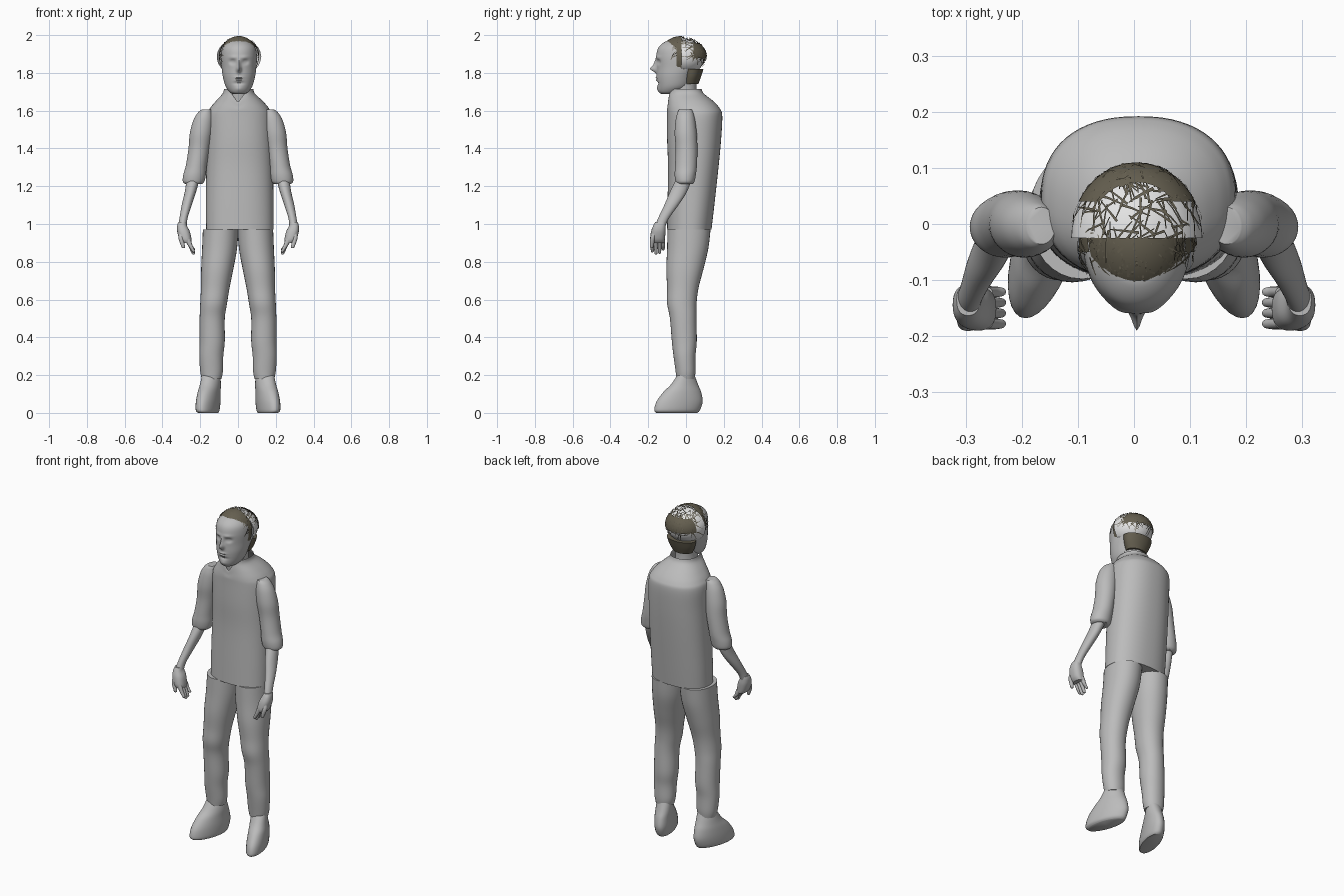
import bpy, bmesh, math, random
from mathutils import Vector

random.seed(4)
cube = bpy.data.objects.get("Cube")
if cube:
    bpy.data.objects.remove(cube, do_unlink=True)


def material(name, colour):
    m = bpy.data.materials.new(name)
    m.use_nodes = True
    m.diffuse_color = (*colour, 1)
    bsdf = next(n for n in m.node_tree.nodes if n.type == 'BSDF_PRINCIPLED')
    bsdf.inputs["Base Color"].default_value = (*colour, 1)
    return m


GREY = material("mid_grey", (0.5, 0.5, 0.5))
PALE = material("pale_grey", (0.78, 0.78, 0.78))
HAIR = material("dark_olive_brown", (0.13, 0.115, 0.08))


def finish(name, bm, mat, smooth=True):
    bmesh.ops.recalc_face_normals(bm, faces=bm.faces)
    mesh = bpy.data.meshes.new(name)
    bm.to_mesh(mesh)
    bm.free()
    mesh.materials.append(mat)
    ob = bpy.data.objects.new(name, mesh)
    bpy.context.collection.objects.link(ob)
    if smooth:
        bpy.ops.object.select_all(action='DESELECT')
        ob.select_set(True)
        bpy.context.view_layer.objects.active = ob
        bpy.ops.object.shade_smooth_by_angle(angle=math.radians(45))
    return ob


def spline(rows, steps):
    """Smoothly interpolate the rows of section values."""
    out = []
    for i in range(len(rows) - 1):
        a, b, c, d = (rows[max(i - 1, 0)], rows[i], rows[i + 1],
                      rows[min(i + 2, len(rows) - 1)])
        for s in range(steps):
            t = s / steps
            out.append([q + t * ((r - p) / 2 + t * (p - 2.5 * q + 2 * r - w / 2
                        + t * (1.5 * (q - r) + (w - p) / 2)))
                        for p, q, r, w in zip(a, b, c, d)])
    return out + [rows[-1]]


def loft(name, rows, mat=GREY, n=32, steps=5, power=2, side=1,
         deform=None, cap_top=True):
    """Skin sections given as (z, x min, x max, y min, y max)."""
    bm = bmesh.new()
    rings = []
    for z, x0, x1, y0, y1 in spline(rows, steps):
        ring = []
        for k in range(n):
            a = math.tau * k / n
            c, s = math.cos(a), math.sin(a)
            u = math.copysign(abs(c) ** (2 / power), c)
            v = math.copysign(abs(s) ** (2 / power), s)
            p = Vector(((x0 + x1 + (x1 - x0) * u) / 2,
                        (y0 + y1 + (y1 - y0) * v) / 2, z))
            if deform:
                deform(p)
            p.x *= side
            ring.append(bm.verts.new(p))
        rings.append(ring)
    for lo, hi in zip(rings, rings[1:]):
        for k in range(n):
            j = (k + 1) % n
            bm.faces.new((lo[k], lo[j], hi[j], hi[k]))
    bm.faces.new(rings[0])
    if cap_top:
        bm.faces.new(rings[-1])
    return finish(name, bm, mat)


def patch(name, centre, radii, cuts, mat):
    """Part of an ellipsoid; each cut (axis, value, sign) keeps sign * p > sign * value."""
    bm = bmesh.new()
    bmesh.ops.create_uvsphere(bm, u_segments=40, v_segments=28, radius=1)
    for v in bm.verts:
        v.co = Vector(centre) + Vector(p * r for p, r in zip(v.co, radii))
    for axis, value, sign in cuts:
        co, no = Vector(), Vector()
        co[axis], no[axis] = value, sign
        bmesh.ops.bisect_plane(bm, geom=bm.verts[:] + bm.edges[:] + bm.faces[:],
                               plane_co=co, plane_no=no, clear_inner=True)
    return finish(name, bm, mat)


# Shirt with an open V neck
def neckline(p):
    if p.z > 1.6 and p.y < 0:
        p.z -= 0.07 * max(0, 1 - abs(p.x) / 0.05) * (p.z - 1.6) / 0.11


loft("shirt", [(0.97, -.168, .188, -.10, .135), (1.1, -.17, .188, -.098, .15),
               (1.3, -.168, .186, -.095, .172), (1.45, -.166, .184, -.1, .186),
               (1.57, -.165, .18, -.1, .192), (1.61, -.15, .165, -.1, .18),
               (1.65, -.118, .132, -.097, .145), (1.69, -.082, .09, -.095, .095),
               (1.715, -.074, .082, -.092, .082)],
     n=64, power=2.3, deform=neckline, cap_top=False)

# Neck
loft("neck", [(1.58, -.06, .07, -.07, .07), (1.66, -.055, .065, -.08, .06),
              (1.72, -.052, .062, -.085, .055), (1.8, -.055, .065, -.08, .06)])

# Head: bumps pushed along y as (x, z, width, height, depth)
BUMPS = [(0, 1.82, .011, .016, -.03), (0, 1.845, .008, .025, -.014),
         (.034, 1.858, .015, .011, .014), (.034, 1.858, .009, .005, -.007),
         (.03, 1.882, .022, .008, -.005), (0, 1.775, .022, .005, -.007),
         (0, 1.763, .02, .005, -.006), (0, 1.769, .022, .002, .004),
         (0, 1.745, .025, .007, .007), (0, 1.715, .022, .014, -.006)]


def face(p):
    if p.y < -0.04:
        p.y += sum(d * math.exp(-((abs(p.x - .005) - x) / w) ** 2 - ((p.z - z) / h) ** 2)
                   for x, z, w, h, d in BUMPS)


loft("head", [(1.688, -.025, .035, -.13, -.05), (1.70, -.045, .055, -.143, -.02),
              (1.73, -.066, .076, -.15, .02), (1.78, -.08, .09, -.155, .045),
              (1.83, -.087, .097, -.155, .075), (1.89, -.09, .1, -.157, .085),
              (1.935, -.08, .09, -.145, .06), (1.965, -.05, .06, -.11, .02),
              (1.972, -.01, .02, -.07, -.04)],
     n=112, steps=9, deform=face)

# Pale shell round the back of the head
C = Vector((.005, -.025, 1.885))
patch("skull_shell", C, (.117, .125, .098), [(1, -.025, 1), (2, 1.815, 1)], PALE)

# Solid hair areas
patch("front_hair", (.005, -.025, 1.89), (.098, .115, .105),
      [(1, -.025, -1), (2, 1.94, 1)], HAIR)
patch("back_hair", C, (.119, .135, .104), [(1, .04, 1), (2, 1.88, 1), (2, 1.955, -1)], HAIR)
for side, label in ((1, "left"), (-1, "right")):
    patch(label + "_sideburn", C, (.104, .12, .12),
          [(1, -.05, 1), (1, -.022, -1), (2, 1.80, 1), (2, 1.95, -1),
           (0, .005, side)], HAIR)
loft("nape_hair", [(1.74, -.056, .066, -.02, .065), (1.78, -.075, .085, -.02, .08),
                   (1.82, -.085, .095, -.02, .092)], HAIR)


# Loose hair strands lying over the head
def strands(name, count, keep, radii):
    bm = bmesh.new()
    made = 0
    while made < count:
        d = Vector(random.gauss(0, 1) for _ in range(3)).normalized()
        p = C + Vector(a * r for a, r in zip(d, radii))
        if not keep(p):
            continue
        made += 1
        t = d.cross(Vector(random.gauss(0, 1) for _ in range(3))).normalized()
        w = d.cross(t) * 0.02
        previous = None
        for k in range(4):
            q = (d + t * 0.17 * k).normalized() * (1 + random.uniform(-.01, .03))
            pair = [bm.verts.new(C + Vector(min(max(a, -1), 1.03) * r
                    for a, r in zip(q + w * s * (1 - k / 5), radii))) for s in (-1, 1)]
            if previous:
                bm.faces.new((previous[0], previous[1], pair[1], pair[0]))
            previous = pair
    finish(name, bm, HAIR, smooth=False)


strands("front_strands", 110, lambda p: p.y < -.03 and p.z > 1.945, (.1, .115, .108))
strands("crown_strands", 45, lambda p: p.y > -.02 and p.z > 1.95, (.112, .125, .106))
strands("back_strands", 110, lambda p: p.y > .02 and 1.87 < p.z < 1.96, (.117, .133, .104))
strands("side_strands", 40, lambda p: -.07 < p.y < -.01 and 1.88 < p.z < 1.96, (.106, .12, .108))


# Limbs, built for both sides
def toe_out(p):
    p.x -= 0.27 * p.y


for side, label in ((1, "left_"), (-1, "right_")):
    loft(label + "trouser_leg",
         [(.18, .088, .192, -.05, .046), (.22, .08, .2, -.055, .05),
          (.3, .078, .205, -.066, .05), (.38, .07, .203, -.075, .057),
          (.5, .07, .203, -.085, .055), (.58, .058, .2, -.1, .056),
          (.66, .045, .196, -.1, .066), (.76, .025, .195, -.104, .092),
          (.87, .005, .19, -.1, .118), (.972, -.002, .186, -.098, .13)],
         side=side, power=2.1)
    loft(label + "shoe",
         [(0, .1, .19, -.158, .06), (.015, .094, .202, -.168, .074),
          (.06, .092, .205, -.156, .088), (.11, .093, .202, -.12, .08),
          (.15, .092, .196, -.08, .064), (.2, .094, .19, -.045, .045)],
         side=side, deform=toe_out)
    loft(label + "sleeve",
         [(1.212, .19, .28, -.048, .035), (1.225, .178, .292, -.056, .045),
          (1.26, .17, .29, -.06, .052), (1.31, .165, .276, -.058, .058),
          (1.4, .15, .262, -.055, .06), (1.48, .136, .255, -.06, .057),
          (1.55, .13, .236, -.055, .048), (1.59, .135, .212, -.045, .038),
          (1.607, .14, .19, -.036, .03)], side=side)
    loft(label + "forearm",
         [(.98, .272, .318, -.168, -.112), (1.03, .267, .31, -.148, -.09),
          (1.1, .245, .298, -.115, -.04), (1.17, .222, .282, -.085, .005),
          (1.25, .2, .27, -.045, .035)], side=side)
    loft(label + "palm",
         [(.9, .246, .295, -.185, -.115), (.92, .246, .31, -.19, -.112),
          (.96, .255, .322, -.185, -.108), (.99, .27, .322, -.174, -.108),
          (1.01, .275, .316, -.163, -.108)], side=side, power=2.4)
    # Four fingers curling inwards, and the thumb
    for i, tip in enumerate((.85, .838, .842, .86)):
        y = -.178 + i * .019
        loft(label + "finger_" + str(i + 1),
             [(tip, .232, .24, y - .003, y + .003),
              (tip + .008, .228, .246, y - .008, y + .008),
              (.885, .24, .264, y - .01, y + .01),
              (.92, .252, .284, y - .01, y + .01)], n=12, side=side)
    loft(label + "thumb",
         [(.872, .284, .294, -.186, -.178), (.88, .28, .3, -.19, -.172),
          (.92, .288, .314, -.19, -.164), (.95, .285, .315, -.182, -.155)],
         n=12, side=side)
